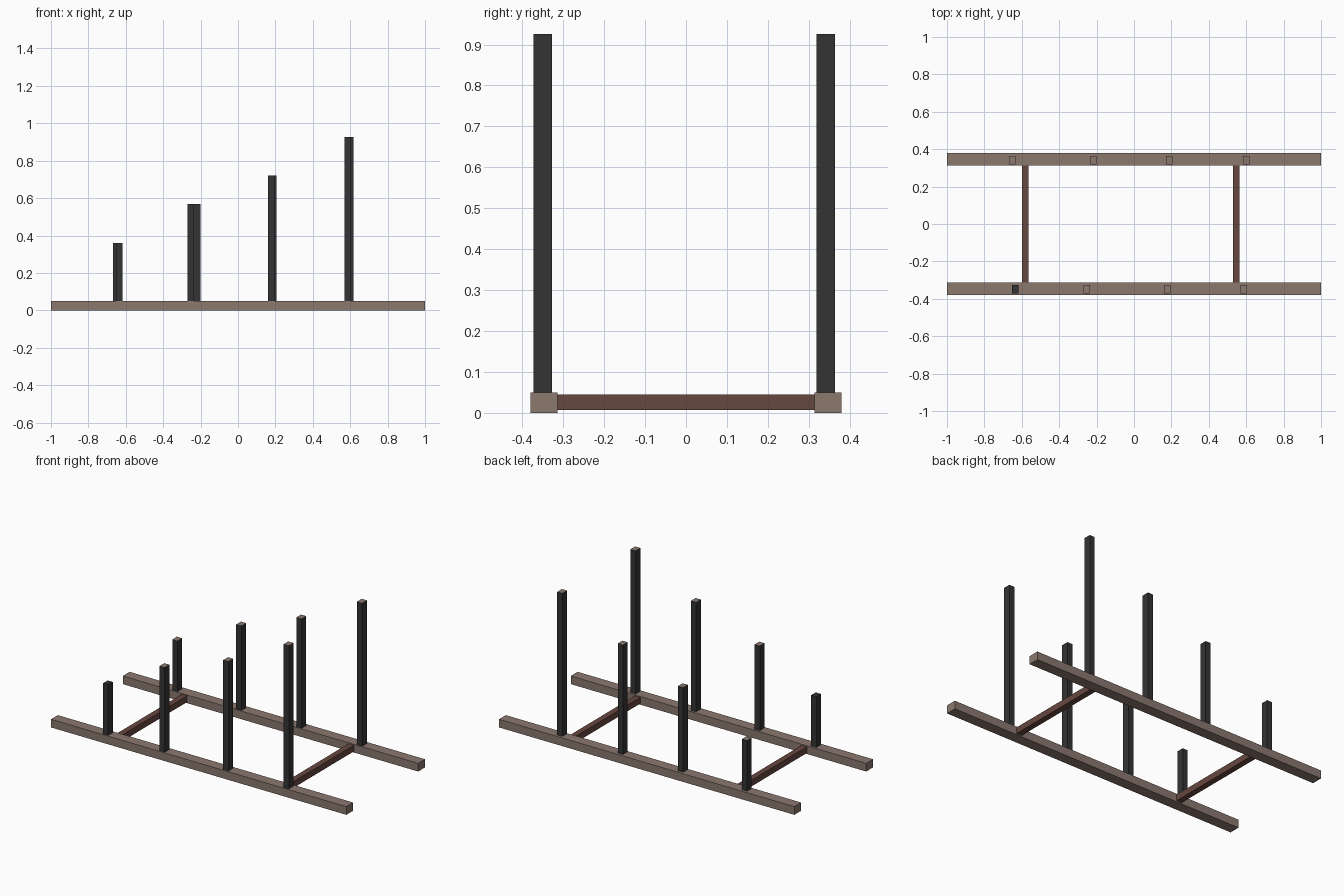
import bpy

if "Cube" in bpy.data.objects:
    bpy.data.objects.remove(bpy.data.objects["Cube"])


def material(name, r, g, b):
    """Flat colour from 0-255 sRGB values."""
    lin = [((c / 255 + 0.055) / 1.055) ** 2.4 for c in (r, g, b)]
    m = bpy.data.materials.new(name)
    m.diffuse_color = (*lin, 1)
    m.use_nodes = True
    m.node_tree.nodes["Principled BSDF"].inputs["Base Color"].default_value = m.diffuse_color
    return m


RAIL = material("weathered_wood", 139, 120, 111)
BAR = material("red_brown_wood", 103, 71, 64)
POST = material("charcoal", 52, 52, 53)


def box(name, x, y, z, mat):
    """Box from (min, max) ranges on each axis."""
    bpy.ops.mesh.primitive_cube_add(size=1)
    ob = bpy.context.object
    ob.name = name
    for v in ob.data.vertices:
        v.co = [r[0] if c < 0 else r[1] for c, r in zip(v.co, (x, y, z))]
    ob.data.materials.append(mat)
    return ob


RAIL_TOP = 0.05

# Long ground rails
box("front_rail", (-1, 1), (-0.38, -0.314), (0, RAIL_TOP), RAIL)
box("back_rail", (-1, 1), (0.314, 0.38), (0, RAIL_TOP), RAIL)

# Cross bars between the rails
for name, x in (("left_cross_bar", -0.582), ("right_cross_bar", 0.547)):
    box(name, (x - 0.018, x + 0.018), (-0.314, 0.314), (0.007, 0.045), BAR)

# Upright posts rising in steps: front x, back x, top height
steps = [(-0.636, -0.651, 0.36), (-0.253, -0.218, 0.568),
         (0.178, 0.189, 0.72), (0.587, 0.6, 0.926)]
for i, (front_x, back_x, top) in enumerate(steps, 1):
    for side, x, y in (("front", front_x, (-0.372, -0.327)),
                       ("back", back_x, (0.319, 0.364))):
        post = box(f"{side}_post_{i}", (x - 0.0175, x + 0.0175), y,
                   (RAIL_TOP, top), POST)
        # Bare wood end grain on top, except the shortest front post
        if (side, i) != ("front", 1):
            post.data.materials.append(RAIL)
            for f in post.data.polygons:
                if f.center.z > top - 0.001:
                    f.material_index = 1
